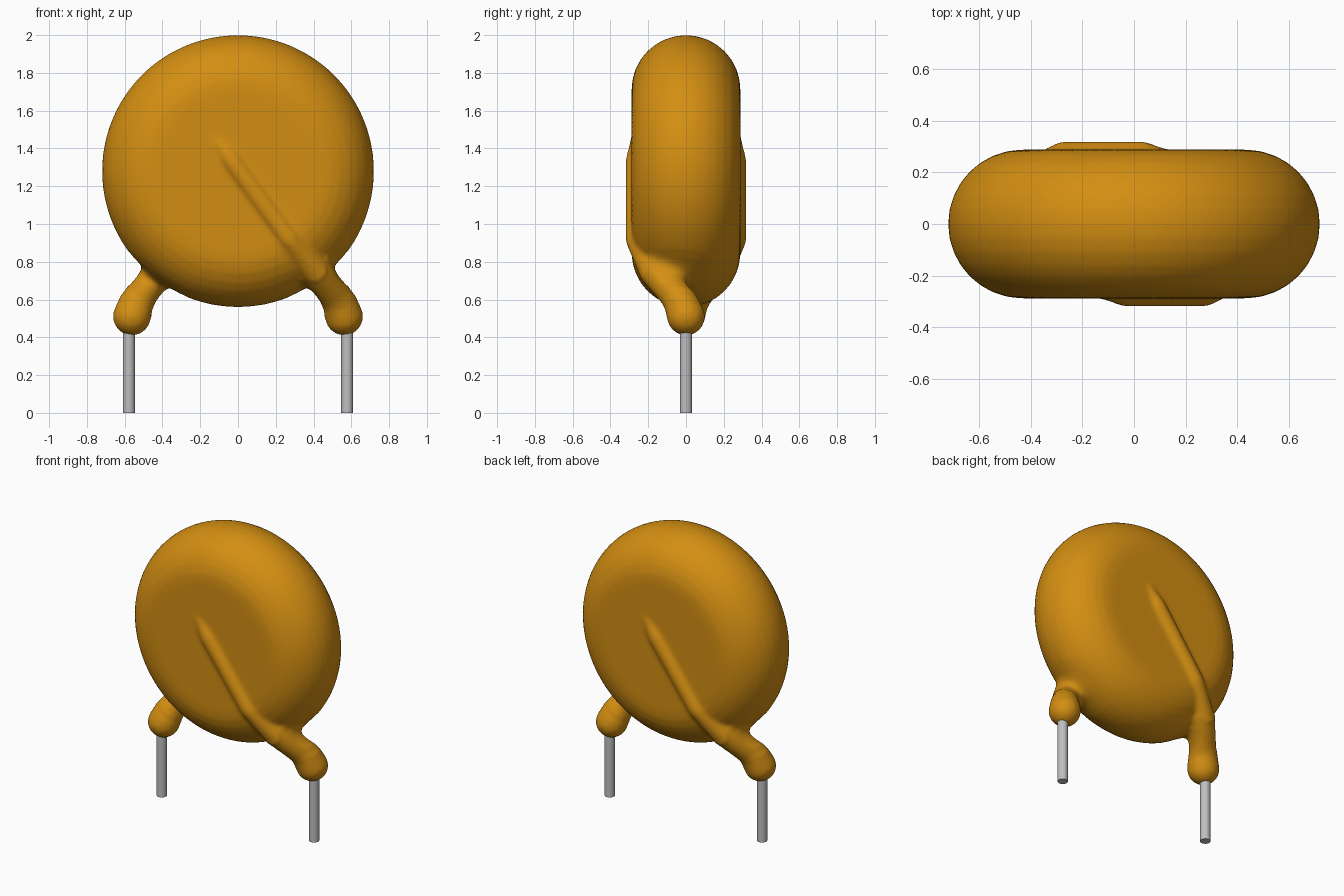
import bpy, bmesh, math
from mathutils import Vector, Matrix

cube = bpy.data.objects.get("Cube")
if cube:
    bpy.data.objects.remove(cube, do_unlink=True)


def material(name, rgb, rough, metal=0.0):
    m = bpy.data.materials.new(name)
    m.use_nodes = True
    m.diffuse_color = (*rgb, 1)
    b = m.node_tree.nodes["Principled BSDF"]
    b.inputs["Base Color"].default_value = (*rgb, 1)
    b.inputs["Roughness"].default_value = rough
    b.inputs["Metallic"].default_value = metal
    return m


ochre = material("ochre coating", (0.65, 0.27, 0.006), 0.4)
metal = material("grey wire", (0.52, 0.52, 0.52), 0.4)


def new_object(name, bm, mat):
    me = bpy.data.meshes.new(name)
    bm.to_mesh(me)
    bm.free()
    me.materials.append(mat)
    ob = bpy.data.objects.new(name, me)
    bpy.context.collection.objects.link(ob)
    return ob


HUB, RADIUS, HALF = 1.28, 0.72, 0.288   # disc centre height, radius, half thickness
HALF_TURN = Matrix.Rotation(math.pi, 4, "Z")


def add_disc(bm):
    """Flat disc with a fully rounded rim, spun about the y axis."""
    flat = RADIUS - HALF
    prof = [(0, -HALF)]
    for i in range(17):
        a = -math.pi / 2 + math.pi * i / 16
        prof.append((flat + HALF * math.cos(a), HALF * math.sin(a)))
    prof.append((0, HALF))
    vs = [bm.verts.new((r, y, HUB)) for r, y in prof]
    es = [bm.edges.new(p) for p in zip(vs, vs[1:])]
    bmesh.ops.spin(bm, geom=vs + es, cent=(0, 0, HUB), axis=(0, 1, 0),
                   angle=2 * math.pi, steps=96, use_duplicate=False)
    bmesh.ops.remove_doubles(bm, verts=bm.verts, dist=1e-4)
    bmesh.ops.recalc_face_normals(bm, faces=bm.faces)


def add_tapered_capsule(bm, p, rp, q, rq, turn):
    """Hull around two spheres: one link of a buried wire."""
    part = bmesh.new()
    for c, r in ((p, rp), (q, rq)):
        bmesh.ops.create_icosphere(part, subdivisions=3, radius=r,
                                   matrix=Matrix.Translation(c))
    hull = bmesh.ops.convex_hull(part, input=part.verts)
    junk = {g for g in hull["geom_interior"] + hull["geom_unused"]
            if isinstance(g, bmesh.types.BMVert)}
    bmesh.ops.delete(part, geom=list(junk), context="VERTS")
    bmesh.ops.transform(part, matrix=turn, verts=part.verts)
    bmesh.ops.recalc_face_normals(part, faces=part.faces)
    me = bpy.data.meshes.new("link")
    part.to_mesh(me)
    part.free()
    bm.from_mesh(me)
    bpy.data.meshes.remove(me)


# Ridge of the coated wire: centre point and radius
ridge = [((-0.13, -0.235, 1.475), 0.05),
         ((-0.03, -0.265, 1.33), 0.056),
         ((0.27, -0.265, 0.92), 0.056),
         ((0.42, -0.16, 0.74), 0.085),
         ((0.53, -0.03, 0.60), 0.092),
         ((0.562, 0, 0.51), 0.101)]

# Coated body: disc plus one ridge on each face, fused together
bm = bmesh.new()
add_disc(bm)
for turn in (Matrix.Identity(4), HALF_TURN):
    for (p, rp), (q, rq) in zip(ridge, ridge[1:]):
        add_tapered_capsule(bm, p, rp, q, rq, turn)
body = new_object("coated_body", bm, ochre)

fuse = body.modifiers.new("fuse", "REMESH")
fuse.mode = "VOXEL"
fuse.voxel_size = 0.014
bpy.context.view_layer.objects.active = body
bpy.ops.object.modifier_apply(modifier="fuse")

# Soften the skin, with wide fillets where the feet leave the disc
bm = bmesh.new()
bm.from_mesh(body.data)
for _ in range(3):
    bmesh.ops.smooth_vert(bm, verts=bm.verts, factor=0.5,
                          use_axis_x=True, use_axis_y=True, use_axis_z=True)
necks = [Vector((0.44, -0.03, 0.72)), Vector((-0.44, 0.03, 0.72))]
for reach, rounds in ((0.20, 22), (0.15, 22)):
    near = [v for v in bm.verts if min((v.co - n).length for n in necks) < reach]
    for _ in range(rounds):
        bmesh.ops.smooth_vert(bm, verts=near, factor=0.5,
                              use_axis_x=True, use_axis_y=True, use_axis_z=True)
for f in bm.faces:
    f.smooth = True
    f.material_index = 0
bm.to_mesh(body.data)
bm.free()

# Bare wire legs
for side, x in (("left", 0.578), ("right", -0.578)):
    bm = bmesh.new()
    bmesh.ops.create_cone(bm, cap_ends=True, segments=32, radius1=0.032, radius2=0.032,
                          depth=0.5, matrix=Matrix.Translation((x, 0, 0.25)))
    for f in bm.faces:
        f.smooth = abs(f.normal.z) < 0.5
    for e in bm.edges:
        e.smooth = not any(abs(f.normal.z) > 0.5 for f in e.link_faces)
    new_object(side + "_wire_leg", bm, metal)
